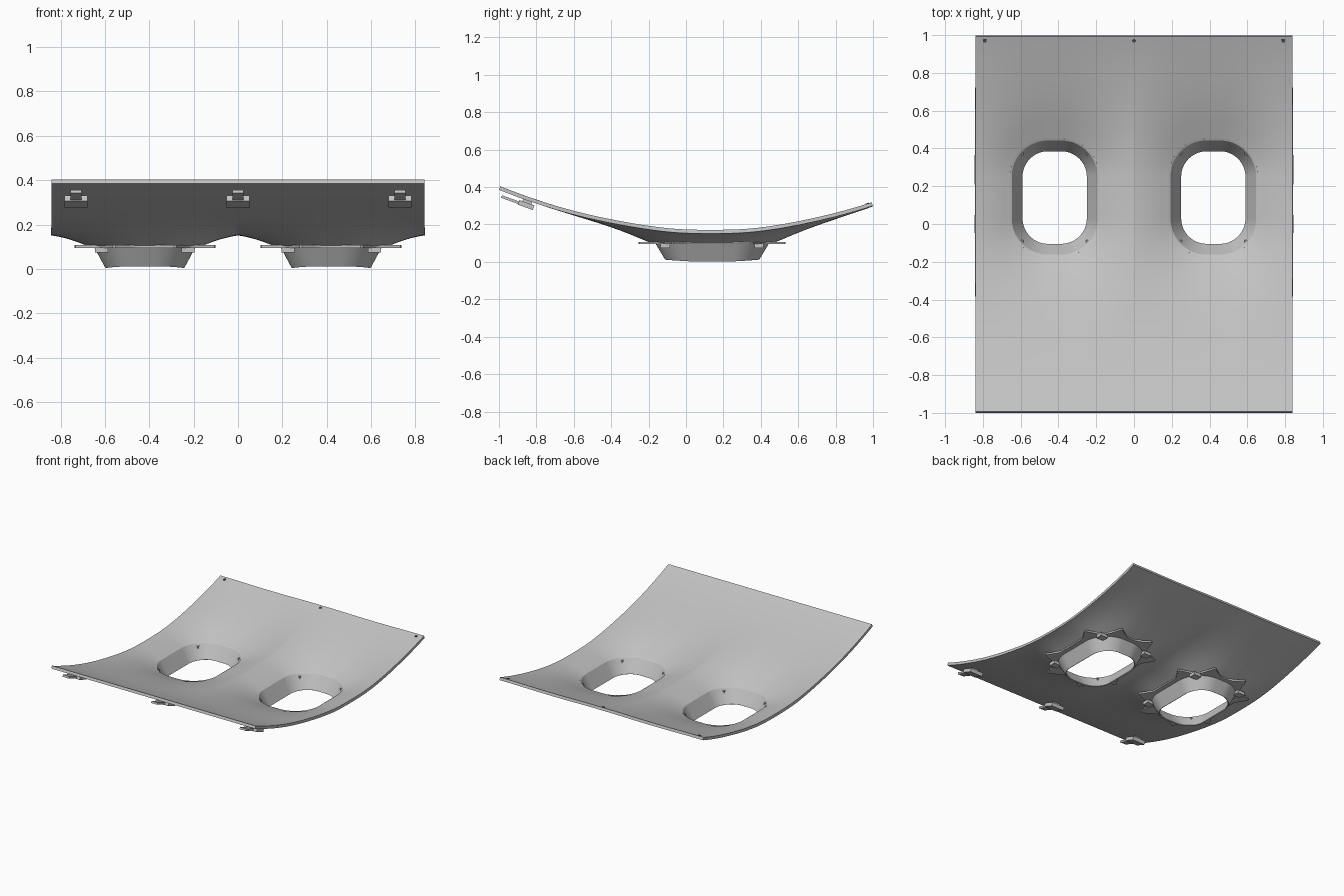
import bpy
import bmesh
from math import atan2, cos, sin, pi, radians, hypot, copysign
from mathutils import Matrix, Vector

cube = bpy.data.objects.get("Cube")
if cube:
    bpy.data.objects.remove(cube, do_unlink=True)

HALF_W, HALF_L = 0.84, 0.9925      # panel half width and half length
CX, CY = 0.42, 0.14                # window centre
CORE_X, CORE_Y, RADIUS = 0.035, 0.11, 0.2   # rounded window outline
LIP = 0.115                        # height of the window lip


def material(name, value):
    mat = bpy.data.materials.new(name)
    mat.use_nodes = True
    color = (value, value, value, 1)
    mat.diffuse_color = color
    mat.node_tree.nodes["Principled BSDF"].inputs["Base Color"].default_value = color
    return mat


GREY = material("light grey", 0.55)
DARK = material("dark grey", 0.08)


def finish(name, bm, mat=GREY, thickness=0, mirror=True):
    mesh = bpy.data.meshes.new(name)
    bm.to_mesh(mesh)
    bm.free()
    mesh.materials.append(mat)
    ob = bpy.data.objects.new(name, mesh)
    bpy.context.collection.objects.link(ob)
    bpy.ops.object.select_all(action="DESELECT")
    ob.select_set(True)
    bpy.context.view_layer.objects.active = ob
    if mirror:
        ob.modifiers.new("Mirror", "MIRROR")
    if thickness:
        solid = ob.modifiers.new("Solidify", "SOLIDIFY")
        solid.thickness = thickness
        solid.offset = -1
    for mod in list(ob.modifiers):
        bpy.ops.object.modifier_apply(modifier=mod.name)
    bpy.ops.object.shade_smooth_by_angle(angle=radians(30))
    return ob


def loft(rings):
    """Closed loops of points, outermost first, bridged with quads."""
    bm = bmesh.new()
    loops = [[bm.verts.new(p) for p in ring] for ring in rings]
    for outer, inner in zip(loops, loops[1:]):
        n = len(outer)
        for i in range(n):
            j = (i + 1) % n
            bm.faces.new((outer[i], outer[j], inner[j], inner[i]))
    return bm


def panel_height(y, d):
    """Curved sheet blended into the dished area around a window."""
    u = y - 0.13
    base = 0.177 + (0.19 if u > 0 else 0.18) * u * u
    dish = LIP + 0.42 * d
    k = 0.05
    h = max(k - abs(base - dish), 0) / k
    return min(base, dish) - h * h * k / 4 * min(1, d / 0.05)


def oval(offset, height, n=96):
    """Rounded window outline; offset and height are functions."""
    pts = []
    for i in range(n):
        a = (i + 0.5) * 2 * pi / n
        r = RADIUS + offset(a)
        x = copysign(CORE_X, cos(a)) + r * cos(a)
        y = copysign(CORE_Y, sin(a)) + r * sin(a)
        pts.append((CX + x, CY + y, height(y)))
    return pts


# Panel: each half runs from its rectangular border in to the window
nx, ny = 24, 56
xs = [2 * CX * i / nx for i in range(nx)]
ys = [HALF_L * (2 * i / ny - 1) for i in range(ny)]
border = ([(x, -HALF_L) for x in xs] + [(HALF_W, y) for y in ys]
          + [(HALF_W - x, HALF_L) for x in xs] + [(0, -y) for y in ys])
steps = 24
rings = [[] for _ in range(steps + 1)]
for bx, by in border:
    px, py = bx - CX, by - CY
    core = Vector((max(-CORE_X, min(CORE_X, px)), max(-CORE_Y, min(CORE_Y, py))))
    ray = Vector((px, py)) - core
    reach = ray.length - RADIUS
    ray.normalize()
    for s, ring in enumerate(rings):
        d = reach * (1 - s / steps)
        p = core + ray * (RADIUS + d)
        ring.append((CX + p.x, CY + p.y, panel_height(CY + p.y, d)))
finish("cabin_panel", loft(rings), thickness=0.02)

# Window funnels
bottom = lambda y: 0.004 + 0.012 * (y / 0.245) ** 2
funnel = [oval(lambda a: 0.002, lambda y: LIP + 0.001),
          oval(lambda a: -0.008, lambda y: LIP - 0.004),
          oval(lambda a: -0.065, bottom)]
finish("window_funnels", loft(funnel), thickness=0.008)


# Scalloped mounting frames, with eight pointed tabs each
def scallop(a):
    fold = atan2(abs(sin(a)), abs(cos(a)))
    gap = min(abs(fold - radians(20)), abs(fold - radians(70)))
    return 0.022 + 0.085 * max(0, 1 - gap / radians(25)) ** 2


flat = lambda y: 0.107
frame = [oval(scallop, flat, 144), oval(lambda a: -0.008, flat, 144)]
finish("window_frames", loft(frame), thickness=0.012)


def add_box(bm, center, size, tilt=0):
    mat = (Matrix.Translation(center) @ Matrix.Rotation(tilt, 4, "X")
           @ Matrix.Diagonal((*size, 1)))
    bmesh.ops.create_cube(bm, size=1, matrix=mat)


# Small retaining blocks beneath the frames
bm = bmesh.new()
for sx in (-1, 1):
    for sy in (-1, 1):
        add_box(bm, (CX + sx * 0.195, CY + sy * 0.25, 0.085), (0.06, 0.05, 0.024))
finish("frame_blocks", bm)

# Clips below the front edge: wide body, narrow tongue and raised stop
tilt = radians(-20)
for name, x in (("right", -0.73), ("middle", 0), ("left", 0.73)):
    bm = bmesh.new()
    add_box(bm, (x, -0.855, 0.304), (0.105, 0.085, 0.026), tilt)
    add_box(bm, (x, -0.93, 0.329), (0.05, 0.12, 0.014), tilt)
    add_box(bm, (x, -0.85, 0.318), (0.05, 0.05, 0.022), tilt)
    finish(name + "_edge_clip", bm, mirror=False)

# Fastener holes along the back edge
for name, x in (("right", -0.79), ("middle", 0), ("left", 0.79)):
    bm = bmesh.new()
    y = 0.97
    place = (Matrix.Translation((x, y, panel_height(y, 1) + 0.001))
             @ Matrix.Rotation(radians(17.5), 4, "X"))
    bmesh.ops.create_cone(bm, cap_ends=True, segments=16, radius1=0.01,
                          radius2=0.01, depth=0.004, matrix=place)
    finish(name + "_fastener_hole", bm, DARK, mirror=False)
